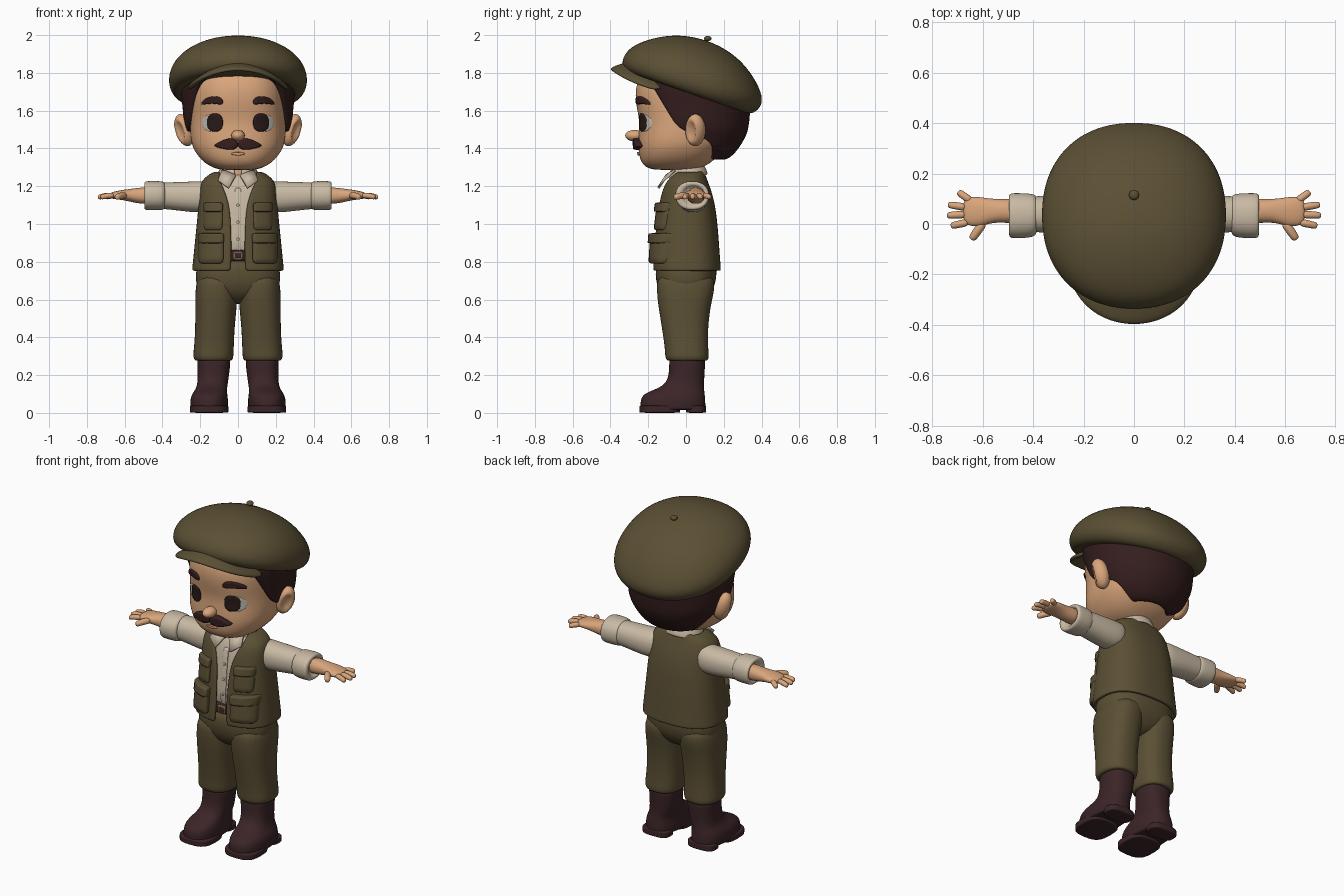
import bpy, bmesh
from math import sin, cos, pi, radians, copysign
from mathutils import Matrix, Vector
from mathutils.bvhtree import BVHTree

if "Cube" in bpy.data.objects:
    bpy.data.objects.remove(bpy.data.objects["Cube"])


def material(name, r, g, b):
    m = bpy.data.materials.new(name)
    m.use_nodes = True
    m.diffuse_color = (r, g, b, 1)
    bsdf = m.node_tree.nodes["Principled BSDF"]
    bsdf.inputs["Base Color"].default_value = (r, g, b, 1)
    bsdf.inputs["Roughness"].default_value = 0.8
    return m


OLIVE = material("olive cloth", .105, .08, .035)
SKIN = material("skin", .70, .38, .20)
HAIR = material("dark brown hair", .036, .013, .013)
BOOT = material("brown leather", .044, .018, .020)
SHIRT = material("cream shirt", .58, .49, .37)
EYE = material("eye dark", .022, .010, .010)
WHITE = material("eye white", .52, .52, .46)
BRASS = material("dull buckle", .20, .12, .07)


def finish(name, bm, mat, subsurf=0, thick=0, matrix=None):
    """Turn a bmesh into a smooth object with optional thickness."""
    if matrix:
        bm.transform(matrix)
    me = bpy.data.meshes.new(name)
    bm.to_mesh(me)
    bm.free()
    me.materials.append(mat)
    me.polygons.foreach_set("use_smooth", [True] * len(me.polygons))
    ob = bpy.data.objects.new(name, me)
    bpy.context.collection.objects.link(ob)
    if thick:
        mod = ob.modifiers.new("thickness", 'SOLIDIFY')
        mod.thickness, mod.offset = thick, -1
    if subsurf:
        mod = ob.modifiers.new("smooth", 'SUBSURF')
        mod.levels = mod.render_levels = subsurf
    return ob


def mirror(ob):
    """Make the right-hand copy of a left-hand part."""
    cp = ob.copy()
    cp.data = ob.data.copy()
    cp.name = ob.name.replace("left", "right")
    cp.data.transform(Matrix.Scale(-1, 4, (1, 0, 0)))
    cp.data.flip_normals()
    bpy.context.collection.objects.link(cp)


def power(v, p):
    return copysign(abs(v) ** (2 / p), v)


def skin_rings(bm, rows, closed, caps):
    n = len(rows[0])
    for a, b in zip(rows, rows[1:]):
        for j in range(n if closed else n - 1):
            k = (j + 1) % n
            bm.faces.new((a[j], a[k], b[k], b[j]))
    if caps:
        bm.faces.new(rows[0][::-1])
        bm.faces.new(rows[-1])


def loft(name, rings, mat, p=2.2, n=24, open_front=False, thick=0, matrix=None):
    """Rings are (height, centre x, half width, front y, back y[, gap degrees])."""
    bm = bmesh.new()
    rows = []
    for h, cx, rx, yf, yb, *gap in rings:
        g = radians(gap[0]) if gap else 0
        row = []
        for j in range(n):
            a = g + (2 * pi - 2 * g) * j / (n - 1 if open_front else n)
            row.append(bm.verts.new((cx + rx * power(sin(a), p),
                                     (yf + yb) / 2 - (yb - yf) / 2 * power(cos(a), p), h)))
        rows.append(row)
    skin_rings(bm, rows, not open_front, not open_front)
    return finish(name, bm, mat, 2, thick, matrix)


def tube(name, pts, radii, mat, n=8):
    """Tapered round rod along a short path."""
    bm = bmesh.new()
    pts = [Vector(q) for q in pts]
    rot = (pts[-1] - pts[0]).to_track_quat('Z', 'Y')
    rows = [[bm.verts.new(q + rot @ Vector((r * cos(2 * pi * j / n), r * sin(2 * pi * j / n), 0)))
             for j in range(n)] for q, r in zip(pts, radii)]
    skin_rings(bm, rows, True, True)
    return finish(name, bm, mat, 2)


def ball(name, centre, size, mat, rot=Matrix()):
    bm = bmesh.new()
    bmesh.ops.create_uvsphere(bm, u_segments=24, v_segments=16, radius=1)
    return finish(name, bm, mat, matrix=Matrix.Translation(centre) @ rot @ Matrix.Diagonal((*size, 1)))


def patch(name, target, mat, cx, cz, rx, rz, lift=.004, p=2, tilt=0, bend=0, taper=0, n=32):
    """Oval or rounded panel laid on the front of a target, raised by lift."""
    dg = bpy.context.evaluated_depsgraph_get()
    tree = BVHTree.FromObject(target, dg)
    bm = bmesh.new()
    rows = []
    for s, up in ((1, -.012), (1, lift * .6), (.93, lift), (.6, lift), (.3, lift), (.04, lift)):
        row = []
        for j in range(n):
            u, v = (s * power(f(2 * pi * j / n), p) for f in (cos, sin))
            x = cx + rx * u
            z = cz + rz * v * (1 - taper * u) + tilt * u + bend * u * u
            hit = tree.ray_cast(Vector((x, -2, z)), Vector((0, 1, 0)))[0]
            if hit is None:
                hit = tree.find_nearest(Vector((x, -.1, z)))[0]
            row.append(bm.verts.new((x, hit.y - up, z)))
        rows.append(row)
    skin_rings(bm, rows, True, False)
    bm.faces.new(rows[-1])
    return finish(name, bm, mat)


# Head, neck and nose
head = loft("head", [(1.285, 0, .09, -.17, .05), (1.30, 0, .14, -.215, .09), (1.335, 0, .195, -.245, .15),
                     (1.40, 0, .242, -.255, .21), (1.46, 0, .255, -.255, .25), (1.54, 0, .256, -.247, .27),
                     (1.61, 0, .255, -.262, .28), (1.68, 0, .253, -.272, .28), (1.76, 0, .24, -.262, .27),
                     (1.84, 0, .19, -.21, .21), (1.88, 0, .1, -.1, .1)], SKIN, 2.4)
loft("neck", [(1.18, 0, .075, -.06, .09), (1.26, 0, .07, -.06, .09), (1.34, 0, .075, -.06, .09)], SKIN)
ball("nose", (0, -.272, 1.468), (.036, .05, .03), SKIN)

# Hair shell with sideburns
loft("hair", [(1.33, 0, .14, -.08, .20, 122), (1.37, 0, .21, -.15, .26, 116), (1.45, 0, .268, -.20, .31, 106),
              (1.49, 0, .282, -.22, .328, 72), (1.56, 0, .29, -.235, .338, 63), (1.64, 0, .296, -.25, .342, 54),
              (1.72, 0, .308, -.27, .345, 46), (1.78, 0, .295, -.278, .335, 38), (1.805, 0, .27, -.272, .31, 6),
              (1.86, 0, .2, -.2, .22, 1)], HAIR, 2.1, 40, True, .04)

# Ears with a hollow facing outward and forward
ear = ball("left_ear", (0, 0, 0), (1, 1, 1), SKIN)
hollow = Vector((.75, -.66, .05)).normalized()
for v in ear.data.vertices:
    d = v.co.dot(hollow)
    if d > .72:
        v.co -= hollow * (d - .72) * 2.2
ear.data.transform(Matrix.Translation((.285, .05, 1.497)) @ Matrix.Rotation(radians(18), 4, 'Y')
                   @ Matrix.Diagonal((.048, .054, .088, 1)))
mirror(ear)

# Face details
for ob in (patch("left_eye_white", head, WHITE, .136, 1.535, .056, .046, .003),
           patch("left_iris", head, EYE, .122, 1.537, .042, .048, .007, 2.5),
           patch("left_eyebrow", head, HAIR, .137, 1.656, .057, .019, .012, 2.8, -.004, -.014, .25),
           patch("left_moustache", head, HAIR, .062, 1.422, .062, .027, .03, 2.1, -.004, -.003, .5)):
    mirror(ob)
patch("lower_lip", head, SKIN, 0, 1.372, .035, .009, .01)

# Flat cap: soft crown, peak and button
tilt = Matrix.Translation((0, .03, 1.74)) @ Matrix.Rotation(radians(-19), 4, 'X')
loft("cap_crown", [(-.045, 0, .26, -.27, .28), (-.055, 0, .33, -.355, .345), (-.015, 0, .365, -.39, .38),
                   (.035, 0, .37, -.39, .39), (.095, 0, .35, -.362, .352), (.165, 0, .285, -.275, .272),
                   (.22, 0, .175, -.17, .17), (.244, 0, .05, -.05, .05)], OLIVE, 2.2, 32, matrix=tilt)
ball("cap_button", (0, .115, 1.982), (.02, .02, .014), OLIVE)
bm = bmesh.new()
edge = [(0, -.408, 1.832), (.1, -.392, 1.82), (.185, -.345, 1.79), (.25, -.265, 1.752), (.285, -.15, 1.715)]
arc = [(-x, y, z) for x, y, z in edge[:0:-1]] + edge
rows = [[bm.verts.new((x * k, y * k + dy, z + dz)) for x, y, z in arc]
        for k, dy, dz in ((1, 0, 0), (.9, .01, .018), (.72, .02, .04))]
skin_rings(bm, rows, False, False)
finish("cap_peak", bm, OLIVE, 2, .026)

# Shirt body, vest and collar
shirt = loft("shirt_body", [(.78, 0, .20, -.145, .15), (.95, 0, .2, -.142, .15), (1.1, 0, .185, -.128, .135),
                            (1.2, 0, .175, -.108, .11), (1.25, 0, .14, -.08, .09), (1.27, 0, .08, -.05, .08)],
             SHIRT, 2.5)
vest = loft("vest", [(.752, 0, .243, -.175, .185, 6), (.765, 0, .243, -.176, .185, 6), (.85, 0, .234, -.172, .178, 5),
                     (.97, 0, .222, -.163, .17, 6), (1.1, 0, .209, -.148, .156, 8), (1.19, 0, .205, -.13, .13, 17),
                     (1.245, 0, .187, -.105, .108, 28), (1.285, 0, .115, -.065, .095, 55)],
            OLIVE, 2.5, 40, True, .022)
patch("shirt_placket", shirt, SHIRT, 0, 1.02, .017, .17, .006, 8)
for z in (.92, 1.01, 1.10):
    patch("shirt_button", shirt, SHIRT, 0, z, .008, .008, .011, n=12)
lean = Matrix.Translation((0, .005, 1.265)) @ Matrix.Rotation(radians(14), 4, 'X')
loft("collar_band", [(-.03, 0, .118, -.11, .11, 14), (.01, 0, .105, -.1, .105, 9), (.05, 0, .088, -.082, .092, 12)],
     SHIRT, 2, 24, True, .015, lean)
bm = bmesh.new()
bm.faces.new([bm.verts.new(c) for c in ((.012, -.108, 1.262), (.05, -.152, 1.195), (.105, -.125, 1.235),
                                        (.085, -.065, 1.29))])
mirror(finish("left_collar_tip", bm, SHIRT, 0, .014))

# Vest pockets with flaps
for label, cx, cz, rx, rz, lift in (("chest", .132, 1.04, .05, .072, .016), ("hip", .143, .87, .066, .08, .03)):
    mirror(patch("left_%s_pocket" % label, vest, OLIVE, cx, cz, rx, rz, lift, 7))
    mirror(patch("left_%s_flap" % label, vest, OLIVE, cx, cz + rz * .68, rx * 1.04, rz * .34, lift + .011, 7))

# Belt and buckle
belt = loft("belt", [(.80, 0, .212, -.157, .16), (.81, 0, .212, -.158, .16), (.855, 0, .21, -.156, .158),
                     (.865, 0, .21, -.155, .158)], BOOT, 2.5)
patch("belt_buckle", belt, BRASS, 0, .833, .026, .023, .008, 6)
patch("buckle_centre", belt, BOOT, 0, .833, .017, .014, .011, 6)

# Trousers
loft("trouser_hips", [(.575, 0, .08, -.07, .07), (.62, 0, .19, -.13, .125), (.68, 0, .226, -.158, .158),
                      (.75, 0, .226, -.165, .165), (.83, 0, .205, -.15, .153)], OLIVE, 2.5)
mirror(loft("left_trouser_leg", [(.275, .13, .085, -.085, .1), (.277, .13, .1, -.103, .117),
                                 (.30, .131, .108, -.112, .122), (.34, .128, .106, -.112, .118),
                                 (.45, .122, .104, -.128, .116), (.58, .116, .112, -.15, .133),
                                 (.66, .114, .112, -.157, .155), (.75, .11, .1, -.15, .15)], OLIVE, 2.4))

# Boots with separate toe and heel soles
mirror(loft("left_boot", [(.015, .153, .092, -.232, .1), (.02, .153, .1, -.242, .105), (.07, .153, .101, -.243, .103),
                          (.1, .15, .094, -.226, .1), (.122, .143, .084, -.17, .097), (.15, .135, .081, -.11, .096),
                          (.2, .13, .083, -.09, .098), (.275, .128, .09, -.09, .103), (.29, .128, .085, -.085, .098)],
            BOOT, 2.4))
for label, yf, yb, rx in (("sole", -.248, -.03, .103), ("heel", .0, .106, .088)):
    mirror(loft("left_boot_" + label, [(0, .153, rx, yf, yb), (.004, .153, rx, yf, yb), (.035, .153, rx, yf, yb),
                                       (.04, .153, rx, yf, yb)], BOOT, 3))

# Sleeves, cuffs, forearms and palms, lofted along x
along = Matrix.Translation((0, 0, 1.15)) @ Matrix.Rotation(radians(90), 4, 'Y')
mirror(loft("left_sleeve", [(.12, 0, .08, -.04, .11), (.2, .008, .085, -.045, .118), (.3, .004, .077, -.038, .115),
                            (.4, 0, .07, -.032, .11), (.44, 0, .068, -.03, .108)], SHIRT, matrix=along))
mirror(loft("left_cuff", [(.385, 0, .06, -.03, .1), (.39, 0, .075, -.048, .118), (.42, 0, .078, -.056, .122),
                          (.48, 0, .078, -.058, .124), (.496, 0, .074, -.054, .12), (.497, 0, .054, -.02, .1),
                          (.47, 0, .045, -.01, .09)], SHIRT, matrix=along))
mirror(loft("left_forearm", [(.45, 0, .046, .0, .1), (.52, 0, .043, .006, .1), (.57, -.002, .034, .004, .1),
                             (.61, -.004, .027, -.012, .108), (.65, -.002, .021, -.008, .108),
                             (.68, 0, .014, .004, .098)], SKIN, matrix=along))

# Fingers and thumb
for label, a, b in (("index", (.655, .008), (.727, -.008)), ("middle", (.665, .038), (.742, .034)),
                    ("ring", (.665, .066), (.738, .077)), ("little", (.645, .09), (.698, .128)),
                    ("thumb", (.595, .01), (.645, -.062))):
    (x, y), (u, v) = a, b
    r = .019 if label == "thumb" else .016
    mirror(tube("left_%s_finger" % label, [(x, y, 1.152), ((x + u) / 2, (y + v) / 2, 1.15),
                                           (u * .9 + x * .1, v * .9 + y * .1, 1.143), (u, v, 1.141)],
                [r * 1.1, r, r * .95, r * .6], SKIN))
